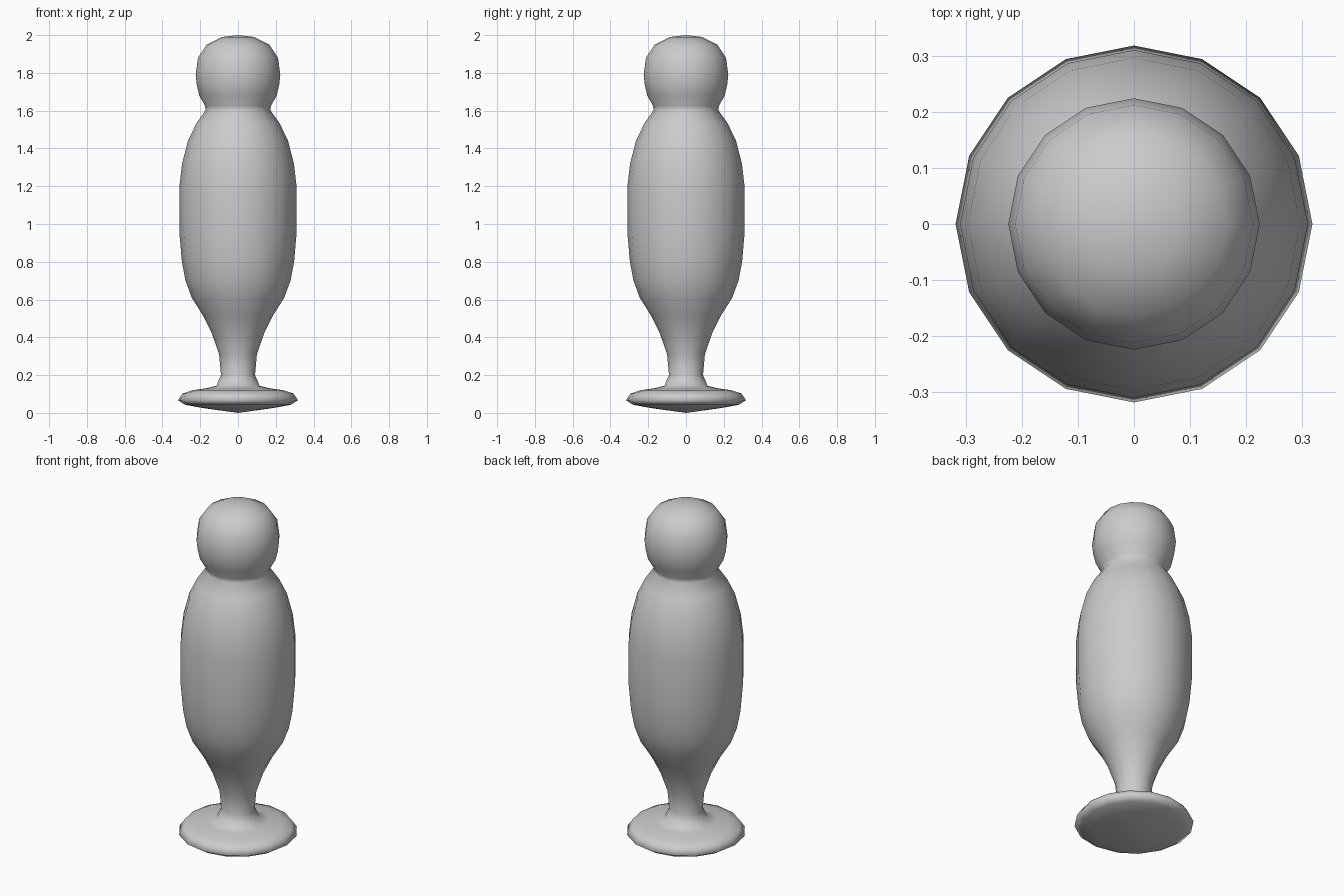
import bpy, bmesh, math

if "Cube" in bpy.data.objects:
    bpy.data.objects.remove(bpy.data.objects["Cube"])

SIDES = 16

# Profile (radius, height) from underside centre up to the crown
foot = [(0, 0.0), (0.11, 0.015), (0.2, 0.028), (0.28, 0.043), (0.318, 0.067),
        (0.293, 0.103), (0.24, 0.12), (0.17, 0.13), (0.115, 0.143)]
stem = [(0.09, 0.2), (0.1, 0.31), (0.138, 0.42), (0.185, 0.515)]
body = [(0.245, 0.61), (0.278, 0.7), (0.297, 0.8), (0.31, 0.95), (0.31, 1.2),
        (0.296, 1.32), (0.265, 1.44), (0.222, 1.53), (0.172, 1.602)]
head = [(0.174, 1.625), (0.205, 1.68), (0.218, 1.735), (0.224, 1.79),
        (0.212, 1.88), (0.165, 1.95), (0.085, 1.99), (0, 2.0)]


def lathe(name, profile):
    bm = bmesh.new()
    verts = [bm.verts.new((r, 0, z)) for r, z in profile]
    edges = [bm.edges.new(pair) for pair in zip(verts, verts[1:])]
    bmesh.ops.spin(bm, geom=verts + edges, cent=(0, 0, 0), axis=(0, 0, 1),
                   angle=math.tau, steps=SIDES, use_merge=False)
    bmesh.ops.remove_doubles(bm, verts=bm.verts[:], dist=0.0005)
    bmesh.ops.recalc_face_normals(bm, faces=bm.faces[:])
    for f in bm.faces:
        f.smooth = True
    mesh = bpy.data.meshes.new(name)
    bm.to_mesh(mesh)
    bm.free()
    obj = bpy.data.objects.new(name, mesh)
    bpy.context.collection.objects.link(obj)
    return obj


# One continuous turned piece: foot, stem, body and head
lathe("turned_figure", foot + stem + body + head)
